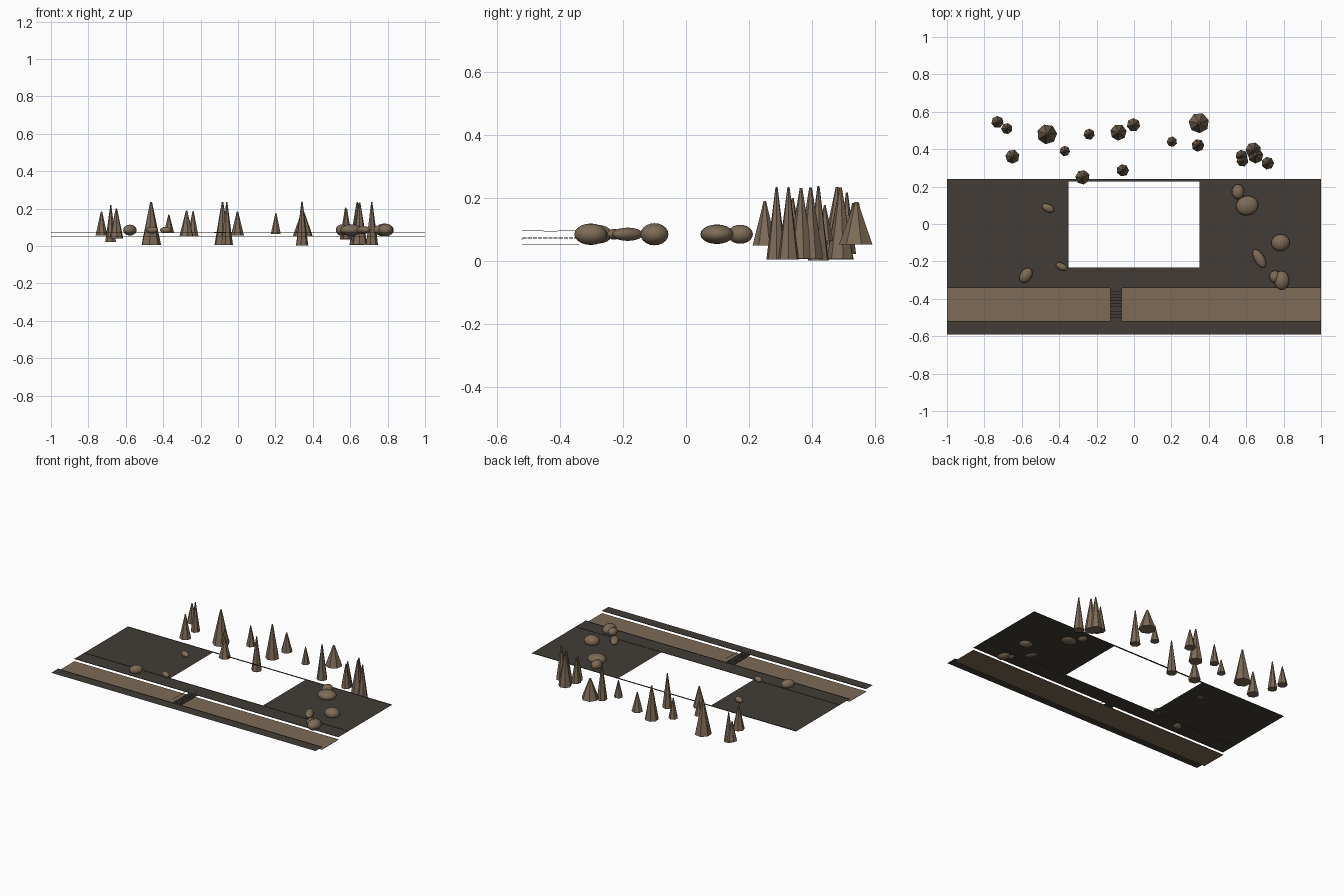
import bpy, bmesh, math
from mathutils import Matrix, Vector


def material(name, rgb):
    m = bpy.data.materials.new(name)
    m.diffuse_color = (*rgb, 1)
    return m


DARK = material("dark_earth", (0.054, 0.046, 0.037))
BROWN = material("warm_brown", (0.205, 0.147, 0.095))


def finish(name, bm, mat, smooth=False):
    me = bpy.data.meshes.new(name)
    bm.to_mesh(me)
    bm.free()
    ob = bpy.data.objects.new(name, me)
    bpy.context.collection.objects.link(ob)
    me.materials.append(mat)
    for p in me.polygons:
        p.use_smooth = smooth
    return ob


def add_rect(bm, x0, x1, y0, y1, z):
    bm.faces.new([bm.verts.new(c) for c in
                  ((x0, y0, z), (x1, y0, z), (x1, y1, z), (x0, y1, z))])


def add_box(bm, x0, x1, y0, y1, z0, z1):
    m = Matrix.Translation(((x0 + x1) / 2, (y0 + y1) / 2, (z0 + z1) / 2))
    m = m @ Matrix.Diagonal((x1 - x0, y1 - y0, z1 - z0, 1))
    bmesh.ops.create_cube(bm, size=1, matrix=m)


G = 0.07  # ground level

# Ground sheets around the open court, with a narrow back strip
bm = bmesh.new()
for x0, x1, y0, y1 in ((-1, -0.35, -0.235, 0.24), (0.35, 1, -0.235, 0.24),
                       (-1, 1, -0.34, -0.235), (-0.35, 0.35, 0.227, 0.24)):
    add_rect(bm, x0, x1, y0, y1, G)
finish("ground", bm, DARK)

# Bank on the far side of the channel
bm = bmesh.new()
add_rect(bm, -1, 1, -0.59, -0.52, G)
finish("front_bank", bm, DARK)

# Thin edging lines along the ground borders
bm = bmesh.new()
for y in (-0.52, -0.34, -0.235, 0.235):
    add_box(bm, -1, 1, y - 0.0015, y + 0.0015, G - 0.001, G + 0.002)
finish("edging", bm, DARK)

# Sunken channel bed
bm = bmesh.new()
add_box(bm, -1, 1, -0.52, -0.34, 0.052, 0.054)
finish("channel_bed", bm, BROWN)

# Footbridge planks
bm = bmesh.new()
N = 11
step = 0.18 / N
for i in range(N):
    y = -0.52 + i * step
    add_box(bm, -0.128, -0.064, y + 0.0015, y + step - 0.0015, 0.071, 0.074)
finish("bridge_planks", bm, DARK)

# Sagging rope handrails
bm = bmesh.new()
for x in (-0.128, -0.064):
    for i in range(8):
        a, b = -0.52 + i * 0.0225, -0.52 + (i + 1) * 0.0225
        t = (a + b) / 2 + 0.43
        z = 0.095 + 0.004 * (t / 0.09) ** 2
        add_box(bm, x - 0.001, x + 0.001, a, b, z - 0.001, z + 0.001)
finish("bridge_ropes", bm, DARK)

# Pointed trees: x, y, radius, half height
TREES = [(-0.73, 0.545, 0.033, 0.065), (-0.68, 0.51, 0.03, 0.098),
         (-0.65, 0.36, 0.038, 0.08), (-0.465, 0.48, 0.054, 0.115),
         (-0.37, 0.39, 0.028, 0.048), (-0.24, 0.48, 0.03, 0.068),
         (-0.275, 0.25, 0.039, 0.07), (-0.083, 0.49, 0.044, 0.114),
         (-0.06, 0.287, 0.033, 0.115), (-0.003, 0.53, 0.036, 0.064),
         (0.203, 0.44, 0.028, 0.057), (0.347, 0.54, 0.055, 0.068),
         (0.342, 0.42, 0.034, 0.118), (0.575, 0.365, 0.032, 0.085),
         (0.58, 0.338, 0.032, 0.08), (0.638, 0.395, 0.042, 0.114),
         (0.65, 0.365, 0.042, 0.112), (0.715, 0.325, 0.034, 0.115)]
for i, (x, y, r, h) in enumerate(TREES):
    bm = bmesh.new()
    bmesh.ops.create_cone(bm, cap_ends=True, segments=7, radius1=r, radius2=r * 0.1,
                          depth=2 * h, matrix=Matrix.Translation((x, y, 0.12))
                          @ Matrix.Rotation(i * 0.7, 4, 'Z'))
    finish("tree", bm, BROWN)

# Rounded boulders: x, y, three radii, turn in degrees
ROCKS = [(-0.46, 0.085, 0.035, 0.021, 0.018, -25), (-0.578, -0.275, 0.044, 0.031, 0.029, 55),
         (-0.387, -0.228, 0.033, 0.019, 0.017, -25), (0.556, 0.172, 0.033, 0.04, 0.03, 0),
         (0.605, 0.098, 0.06, 0.052, 0.031, 15), (0.783, -0.1, 0.05, 0.045, 0.035, 10),
         (0.67, -0.185, 0.055, 0.027, 0.021, -60), (0.79, -0.302, 0.04, 0.052, 0.034, 0),
         (0.752, -0.282, 0.028, 0.033, 0.026, 0)]
for x, y, rx, ry, rz, turn in ROCKS:
    bm = bmesh.new()
    m = (Matrix.Translation((x, y, 0.085)) @ Matrix.Rotation(math.radians(turn), 4, 'Z')
         @ Matrix.Diagonal((rx, ry, rz, 1)))
    bmesh.ops.create_uvsphere(bm, u_segments=16, v_segments=10, radius=1, matrix=m)
    finish("boulder", bm, BROWN, smooth=True)
